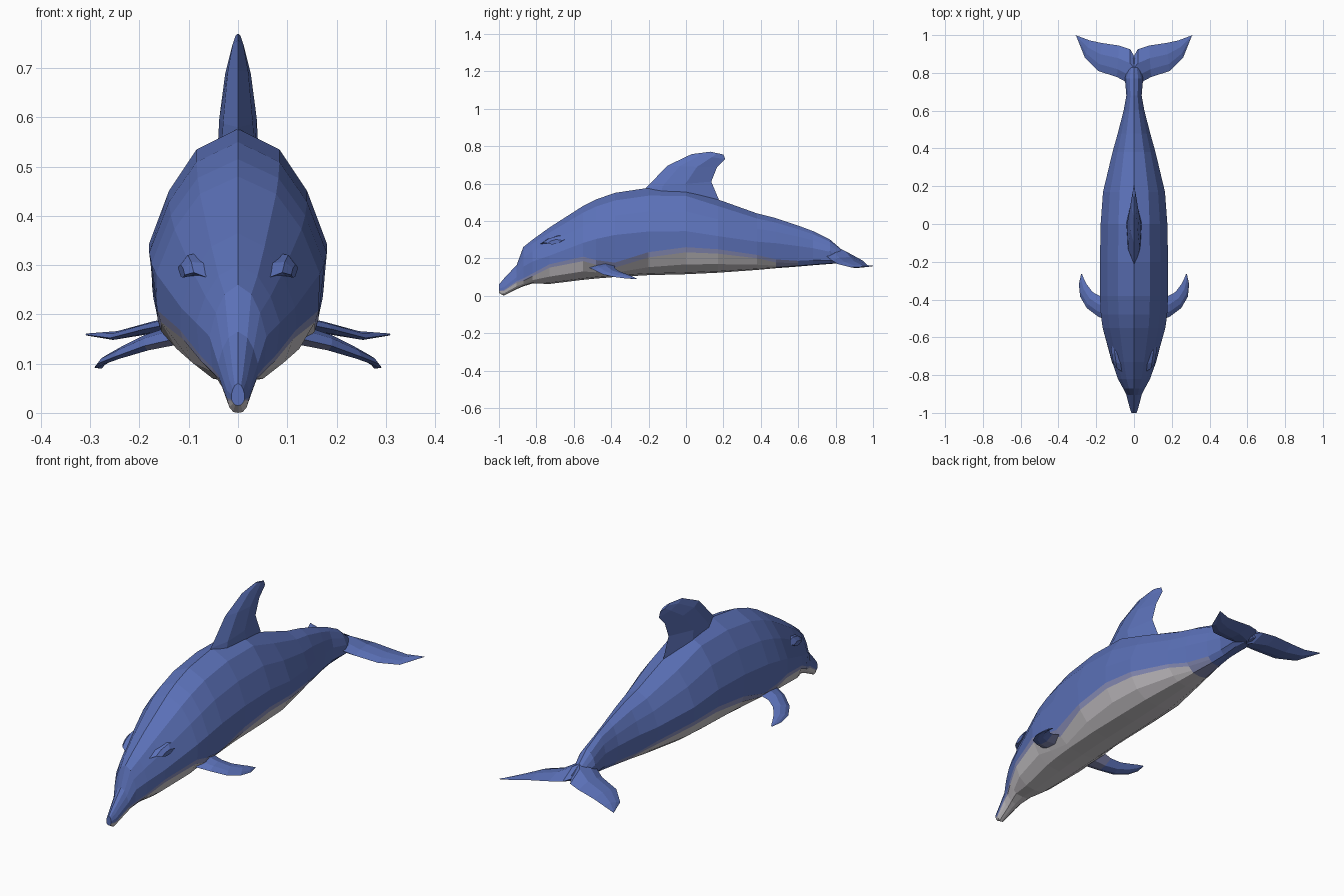
import bpy, bmesh
from mathutils import Vector

if "Cube" in bpy.data.objects:
    bpy.data.objects.remove(bpy.data.objects["Cube"])


def material(name, rgb):
    m = bpy.data.materials.new(name)
    m.diffuse_color = (*rgb, 1)
    m.use_nodes = True
    m.node_tree.nodes["Principled BSDF"].inputs["Base Color"].default_value = m.diffuse_color
    return m


BLUE = material("blue skin", (0.105, 0.165, 0.48))
GREY = material("pale grey belly", (0.60, 0.575, 0.60))
MAUVE = material("mauve belly edge", (0.25, 0.27, 0.48))


def loft(name, rings, rule, mirror=False):
    """Join equal rings of points into a closed flat-shaded skin."""
    bm = bmesh.new()
    vs = [[bm.verts.new(p) for p in r] for r in rings]
    n = len(vs[0])
    for k, (a, b) in enumerate(zip(vs, vs[1:])):
        for i in range(n):
            j = (i + 1) % n
            f = bm.faces.new((a[i], a[j], b[j], b[i]))
            f.material_index = rule(i, k)
    bm.faces.new(vs[0])
    bm.faces.new(list(reversed(vs[-1])))
    bmesh.ops.recalc_face_normals(bm, faces=bm.faces)
    me = bpy.data.meshes.new(name)
    bm.to_mesh(me)
    bm.free()
    ob = bpy.data.objects.new(name, me)
    bpy.context.collection.objects.link(ob)
    for m in (BLUE, GREY, MAUVE):
        me.materials.append(m)
    if mirror:
        ob.modifiers.new("mirror", 'MIRROR').use_axis[0] = True
    return ob


def blade(name, sections, normal, mirror=False, rule=lambda i, k: 0):
    """Fin from (leading point, trailing point, half thickness) sections."""
    nrm = Vector(normal).normalized()
    rings = []
    for lead, trail, t in sections:
        a, b = Vector(lead), Vector(trail)
        p, q = a.lerp(b, 0.25), a.lerp(b, 0.6)
        rings.append([a, p + nrm * t * 0.8, q + nrm * t, b,
                      q - nrm * t, p - nrm * t * 0.8])
    return loft(name, rings, rule, mirror)


# body cross-section: height fraction -> width fraction
SECTION = [(0, 0), (.02, .42), (.15, .84), (.38, 1), (.55, .95),
           (.73, .75), (.91, .45), (1, 0)]


def width(f):
    for (f0, w0), (f1, w1) in zip(SECTION, SECTION[1:]):
        if f <= f1:
            return w0 + (w1 - w0) * (f - f0) / (f1 - f0)
    return 0


# body stations: y, top z, bottom z, half width, belly border z
STATIONS = [
    (-1.0, .06, .015, .014, .025), (-.975, .09, .0, .023, .025),
    (-.905, .165, .035, .042, .07), (-.87, .26, .05, .06, .08),
    (-.82, .30, .066, .088, .105), (-.73, .365, .063, .12, .15),
    (-.55, .48, .085, .172, .185), (-.48, .515, .092, .182, .165),
    (-.38, .55, .10, .187, .15), (-.2, .577, .11, .187, .205),
    (0, .575, .115, .183, .232), (.17, .515, .123, .17, .225),
    (.38, .44, .138, .118, .20), (.48, .415, .147, .089, .178),
    (.6, .375, .156, .057, .172),
    (.68, .345, .163, .042, .18), (.77, .30, .17, .05, .18),
    (.84, .24, .175, .03, .18), (.88, .215, .18, .012, .183)]

rings = []
for y, top, bot, hw, border in STATIONS:
    h = top - bot
    b = min(max((border - bot) / h, .08), .38)
    side = [.91, .73, .5, b + .06, b, b * .45, .02]
    pts = [(width(f) * hw, y, bot + f * h) for f in side]
    rings.append([(0, y, top)] + pts + [(0, y, bot)]
                 + [(-x, yy, z) for x, yy, z in reversed(pts)])


def belly_rule(i, k):
    band = min(i, 15 - i)       # counted from the back ridge
    if band < 4 or k > 13:      # back and tail stock
        return 0
    return 2 if band == 4 or k == 13 else 1


loft("body", rings, belly_rule)

# dorsal fin
blade("dorsal_fin", [
    ((0, -.25, .54), (0, .19, .48), .043),
    ((0, -.21, .58), (0, .135, .61), .038),
    ((0, -.10, .695), (0, .165, .685), .026),
    ((0, .03, .757), (0, .21, .73), .013),
    ((0, .13, .77), (0, .20, .755), .006)], (1, 0, 0))


def flipper_rule(i, k):
    """Only the underside of the root is mauve."""
    return 2 if i >= 3 and k == 0 else 0


# flippers
blade("flippers", [
    ((.12, -.52, .152), (.12, -.38, .165), .02),
    ((.19, -.49, .136), (.18, -.382, .148), .016),
    ((.25, -.445, .114), (.22, -.36, .132), .011),
    ((.285, -.385, .10), (.25, -.32, .117), .008),
    ((.292, -.32, .092), (.265, -.29, .105), .005),
    ((.28, -.263, .09), (.274, -.268, .094), .002)],
    (.3, 0, 1), True, flipper_rule)

# tail flukes
blade("tail_flukes", [
    ((0, .73, .225), (0, .89, .20), .04),
    ((.02, .74, .22), (.02, .925, .195), .034),
    ((.09, .778, .19), (.08, .945, .188), .018),
    ((.19, .81, .17), (.17, .958, .174), .012),
    ((.26, .88, .152), (.235, .972, .162), .008),
    ((.305, .995, .158), (.31, 1.0, .16), .002)], (0, 0, 1), True)

# low brow ridges over the eyes
blade("brow_ridges", [
    ((.05, -.79, .27), (.07, -.60, .33), .022),
    ((.09, -.765, .285), (.11, -.62, .315), .018),
    ((.108, -.74, .28), (.122, -.66, .295), .012)], (0, -.2, 1), True)
